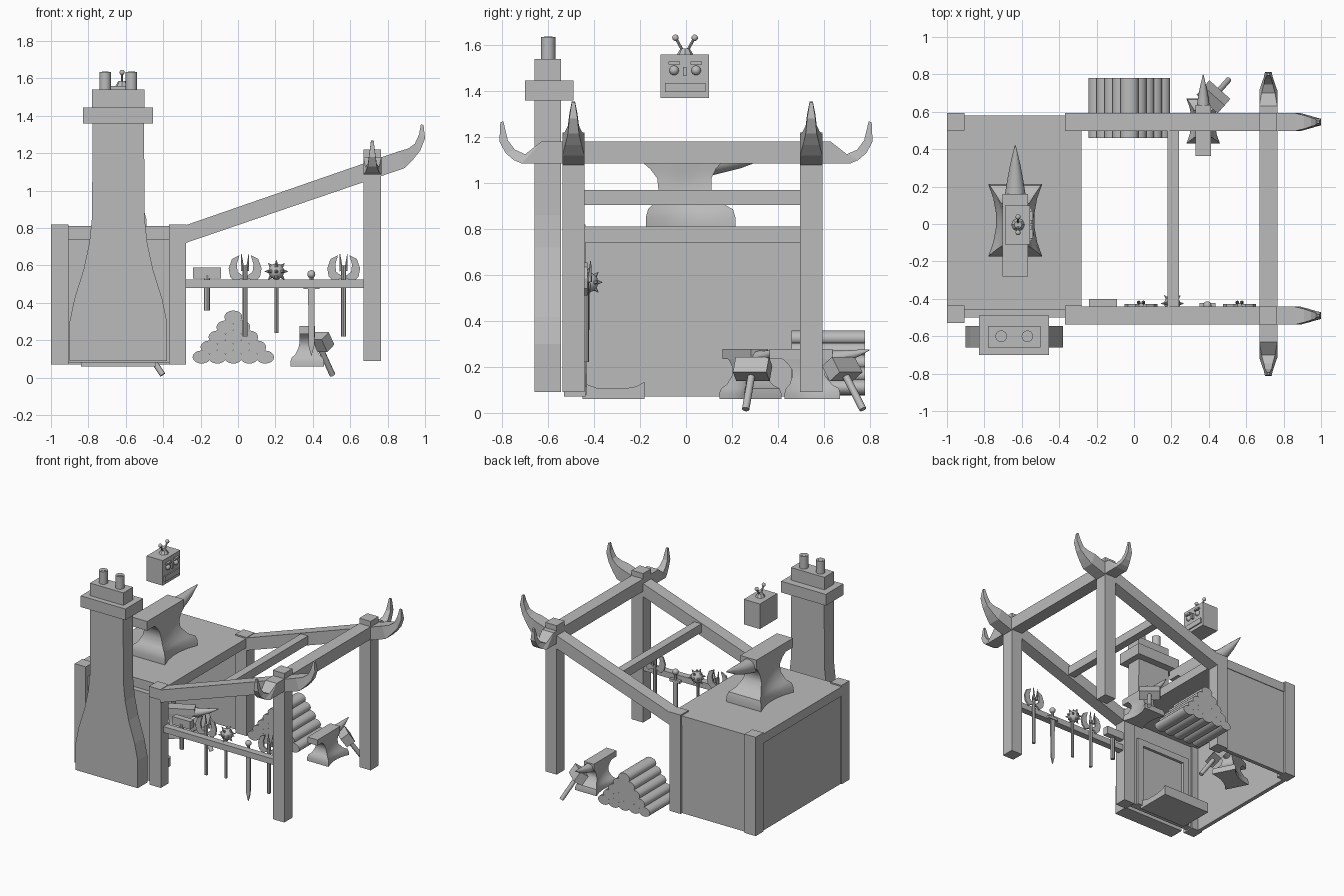
import bpy, bmesh, math
from mathutils import Vector, Matrix

cube = bpy.data.objects.get("Cube")
if cube:
    bpy.data.objects.remove(cube, do_unlink=True)

GREY = (0.5, 0.5, 0.5, 1)
mat = bpy.data.materials.new("plain grey")
mat.use_nodes = True
mat.diffuse_color = GREY
mat.node_tree.nodes["Principled BSDF"].inputs["Base Color"].default_value = GREY


def finish(name, bm, matrix=None, smooth=False):
    bmesh.ops.recalc_face_normals(bm, faces=bm.faces)
    if matrix:
        bm.transform(matrix)
    me = bpy.data.meshes.new(name)
    bm.to_mesh(me)
    bm.free()
    me.materials.append(mat)
    ob = bpy.data.objects.new(name, me)
    bpy.context.collection.objects.link(ob)
    if smooth:
        bpy.ops.object.select_all(action='DESELECT')
        bpy.context.view_layer.objects.active = ob
        ob.select_set(True)
        bpy.ops.object.shade_smooth_by_angle(angle=math.radians(40))
    return ob


def loft(name, rings, matrix=None, smooth=False):
    """Skin a list of equal-length point rings and cap both ends."""
    bm = bmesh.new()
    vs = [[bm.verts.new(p) for p in r] for r in rings]
    n = len(vs[0])
    for a, b in zip(vs, vs[1:]):
        for i in range(n):
            j = (i + 1) % n
            bm.faces.new((a[i], a[j], b[j], b[i]))
    bm.faces.new(vs[0])
    bm.faces.new(vs[-1])
    return finish(name, bm, matrix, smooth)


def box(name, x0, x1, y0, y1, z0, z1, matrix=None):
    return loft(name, [[(x0, y0, z), (x1, y0, z), (x1, y1, z), (x0, y1, z)] for z in (z0, z1)], matrix)


def slab_xz(name, pts, y0, y1, matrix=None):
    return loft(name, [[(x, y, z) for x, z in pts] for y in (y0, y1)], matrix)


def rod(name, a, b, r0, r1=None, sides=16, matrix=None):
    a, b = Vector(a), Vector(b)
    d = b - a
    m = Matrix.Translation((a + b) / 2) @ d.to_track_quat('Z', 'Y').to_matrix().to_4x4()
    bm = bmesh.new()
    bmesh.ops.create_cone(bm, cap_ends=True, segments=sides, radius1=r0,
                          radius2=r0 if r1 is None else r1, depth=d.length)
    return finish(name, bm, matrix @ m if matrix else m, sides > 8)


def ball(name, c, r):
    bm = bmesh.new()
    bmesh.ops.create_uvsphere(bm, u_segments=14, v_segments=8, radius=r)
    return finish(name, bm, Matrix.Translation(c), True)


def horned_beam(name, sections, matrix=None):
    """Sections: bottom (u, z), top (u, z), half width."""
    loft(name, [[(b[0], -w, b[1]), (b[0], w, b[1]), (t[0], w, t[1]), (t[0], -w, t[1])]
                for b, t, w in sections], matrix)


# Workshop block: roof slab, three walls, open on the +x side
box("roof_slab", -1, -.28, -.46, .58, .74, .81)
box("left_wall", -.99, -.96, -.46, .57, .07, .74)
box("back_wall", -.99, -.29, .545, .575, .07, .74)
box("front_wall", -.99, -.29, -.5, -.45, .08, .74)
for x0 in (-1, -.37):
    for y0 in (-.53, .5):
        box("corner_post", x0, x0 + .093, y0, y0 + .093, .07, .82)

# Hearth on the inner face of the front wall
for x0 in (-.87, -.45):
    box("hearth_jamb", x0, x0 + .05, -.45, -.43, .08, .62)
box("hearth_lintel", -.87, -.4, -.45, -.43, .57, .62)
tray = [(-.45, .06), (-.18, .06), (-.18, .135), (-.215, .115), (-.27, .105), (-.38, .105), (-.45, .13)]
loft("hearth_tray", [[(x, y, z) for y, z in tray] for x in (-.84, -.44)])

# Chimney
half = [(.26, .09), (.26, .3), (.235, .42), (.185, .58), (.155, .72), (.14, .86), (.138, 1.36)]
cx = -.64
slab_xz("chimney_stack", [(cx + w, z) for w, z in half] + [(cx - w, z) for w, z in reversed(half)], -.66, -.545)
box("chimney_collar", -.83, -.455, -.7, -.49, 1.36, 1.445)
box("chimney_cap", -.78, -.5, -.66, -.545, 1.445, 1.54)
for x in (-.71, -.57):
    rod("chimney_pipe", (x, -.6, 1.53), (x, -.6, 1.635), .031)
    rod("pipe_bore", (x, -.6, 1.63), (x, -.6, 1.637), .018)

# Timber frame: sloping beams, posts, cross beam and curled ends
slope = [((-.28, .72), (-.28, .815), .048), ((.89, 1.12), (.86, 1.21), .048), ((.935, 1.165), (.91, 1.225), .036),
         ((.975, 1.215), (.945, 1.25), .024), ((1, 1.28), (.968, 1.3), .018), ((.992, 1.35), (.978, 1.355), .007)]
for y in (-.49, .545):
    horned_beam("sloping_beam", slope, Matrix.Translation((0, y, 0)))
    box("outer_post", .67, .765, y - .048, y + .048, .09, 1.22)
    box("beam_foot", -.37, -.275, y - .048, y + .048, .74, .82)
curl = [((0, 1.085), (0, 1.18), .048), ((.715, 1.085), (.63, 1.18), .048), ((.75, 1.1), (.7, 1.125), .036),
        ((.785, 1.13), (.745, 1.145), .024), ((.812, 1.18), (.775, 1.185), .018), ((.808, 1.265), (.795, 1.268), .007)]
for turn in (90, -90):
    horned_beam("cross_beam_half", curl, Matrix.Translation((.718, 0, 0)) @ Matrix.Rotation(math.radians(turn), 4, 'Z'))
box("tie_beam", .18, .24, -.45, .51, .905, .97)
box("tool_rail", -.29, .68, -.5, -.45, .48, .525)


# Anvils: waisted body, face block and horn
def anvil(m):
    def ring(z, hx, y0, y1, bow):
        ts = [-1, -.6, -.2, .2, .6, 1]
        side = [(hx * (1 - bow * (1 - t * t)), (y0 + y1) / 2 + t * (y1 - y0) / 2, z) for t in ts]
        return side + [(-x, y, z) for x, y, z in reversed(side)]
    loft("anvil_body", [ring(*s) for s in (
        (0, .145, -.195, .195, .3), (.04, .145, -.195, .195, .3), (.075, .135, -.185, .185, .35),
        (.1, .105, -.16, .14, .3), (.16, .075, -.14, .09, .2), (.21, .065, -.145, .09, .1),
        (.25, .065, -.175, .11, 0), (.28, .068, -.21, .135, 0))], m, True)
    box("anvil_face", -.068, .068, -.3, .14, .28, .35, m)
    rings = []
    for y, w, z0, z1 in ((.08, .06, .22, .34), (.14, .055, .235, .34), (.22, .042, .255, .34),
                         (.3, .027, .285, .345), (.4, .003, .34, .348)):
        rings.append([(w * math.cos(a * math.pi / 6), y, (z0 + z1) / 2 + (z1 - z0) / 2 * math.sin(a * math.pi / 6))
                      for a in range(12)])
    loft("anvil_horn", rings, m, True)


anvil(Matrix.Translation((-.635, .02, .81)))
for x, y, turn in ((.37, .55, 0), (-.66, .28, -63)):
    m = Matrix.Translation((x, y, .06)) @ Matrix.Rotation(math.radians(turn), 4, 'Z')
    anvil(m @ Matrix.Scale(.62, 4))
    # Hammer leaning beside the small anvil
    top, end = Vector((.055, .13, .13)), Vector((.135, .22, -.045))
    rod("leaning_hammer_handle", top, end, .016, sides=10, matrix=m)
    q = (end - top).to_track_quat('Z', 'X').to_matrix().to_4x4()
    down = (end - top).normalized()
    long = down.cross(Vector((0, 0, 1))).normalized()
    axes = Matrix((long, down.cross(long), down)).transposed().to_4x4()
    box("leaning_hammer_head", -.075, .075, -.035, .035, -.04, .04, m @ Matrix.Translation(top) @ axes)

# Stacked logs
for row in range(5):
    for i in range(5 - row):
        c = (-.025 + (i - (4 - row) / 2) * .085, .62, .11 + row * .0535)
        bm = bmesh.new()
        bmesh.ops.create_cone(bm, cap_ends=True, segments=16, radius1=1, radius2=1, depth=.32)
        finish("log", bm, Matrix.Translation(c) @ Matrix.Diagonal((.048, 1, .035, 1))
               @ Matrix.Rotation(math.pi / 2, 4, 'X'), True)

# Tools on the rail
TY = -.435
box("rack_hammer_head", -.24, -.09, -.445, -.4, .53, .59)
rod("rack_hammer_handle", (-.167, TY, .36), (-.167, TY, .55), .016, sides=8)
blade = [(.012, .545), (.04, .565), (.045, .605), (.03, .655), (.07, .635), (.088, .585),
         (.08, .54), (.05, .51), (.03, .525), (.012, .53)]
for x in (.038, .565):
    rod("axe_handle", (x, TY, .22), (x, TY, .6), .013, sides=8)
    for s in (-1, 1):
        slab_xz("axe_blade", [(x + s * u, z) for u, z in blade], TY - .006, TY + .006)
        rod("axe_prong", (x + s * .012, TY + .015, .57), (x + s * .02, TY + .02, .66), .011, .002, 6)
rod("mace_handle", (.205, TY, .24), (.205, TY, .55), .011, sides=8)
mace = Vector((.205, -.425, .568))
ball("mace_head", mace, .043)
for lat, count in ((-90, 1), (-45, 4), (0, 8), (45, 4), (90, 1)):
    for k in range(count):
        a, b = math.radians(lat), k * math.tau / count
        d = Vector((math.cos(a) * math.cos(b), math.cos(a) * math.sin(b), math.sin(a)))
        rod("mace_spike", mace + d * .038, mace + d * .062, .011, .001, 6)
slab_xz("sword_blade", [(.375, .48), (.41, .48), (.408, .17), (.392, .115), (.377, .17)], TY - .005, TY + .005)
box("sword_guard", .35, .435, TY - .012, TY + .012, .475, .495)
rod("sword_grip", (.392, TY, .48), (.392, TY, .55), .011, sides=8)
ball("sword_pommel", (.392, TY, .553), .022)

# Floating robot head, facing +x
box("robot_head", -.69, -.555, -.11, .1, 1.37, 1.56)
box("robot_mouth", -.56, -.546, -.092, .085, 1.395, 1.435)
box("robot_nose", -.56, -.54, -.012, .003, 1.465, 1.505)
rod("antenna_base", (-.62, -.004, 1.56), (-.62, -.004, 1.585), .035, .02, 8)
for s in (-1, 1):
    y = -.004 + s * .048
    ball("robot_eye", (-.555, y, 1.49), .021)
    box("robot_brow", -.56, -.54, y - .025, y + .025, 1.515, 1.528)
    rod("antenna", (-.62, -.004 + s * .01, 1.575), (-.62, -.004 + s * .04, 1.63), .006, sides=8)
    ball("antenna_tip", (-.62, -.004 + s * .042, 1.632), .014)
